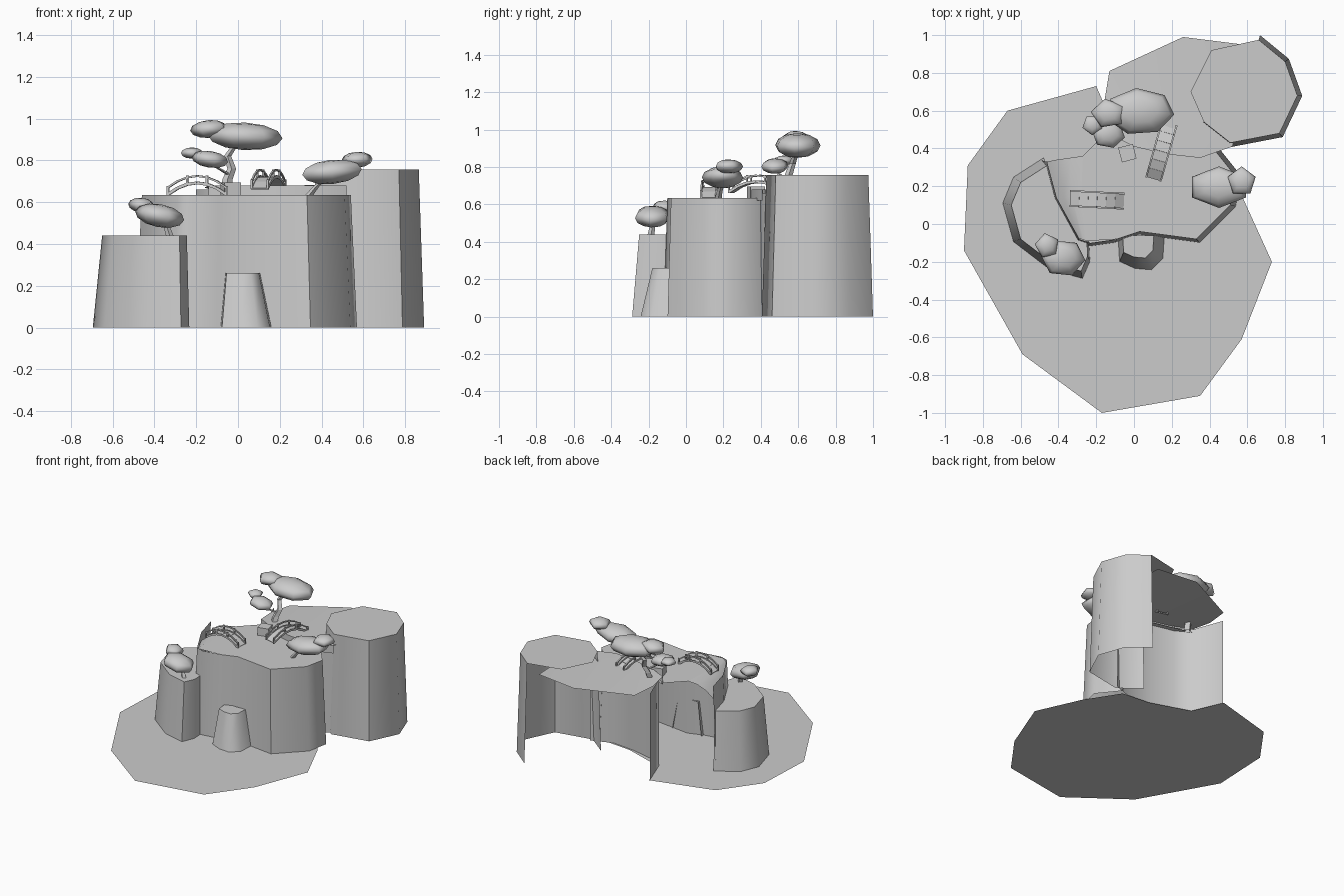
import bpy, bmesh, math
from mathutils import Vector, Matrix

if "Cube" in bpy.data.objects:
    bpy.data.objects.remove(bpy.data.objects["Cube"])


def finish(name, bm, smooth=False):
    me = bpy.data.meshes.new(name)
    bm.to_mesh(me)
    bm.free()
    for p in me.polygons:
        p.use_smooth = smooth
    if smooth:
        me.set_sharp_from_angle(angle=math.radians(50))
    ob = bpy.data.objects.new(name, me)
    bpy.context.collection.objects.link(ob)
    return ob


def sheet(name, pts):
    """Flat or slightly warped one-sided face, facing up."""
    bm = bmesh.new()
    f = bm.faces.new([bm.verts.new(p) for p in pts])
    f.normal_update()
    if f.normal.z < 0:
        f.normal_flip()
    bmesh.ops.triangulate(bm, faces=bm.faces[:])
    return finish(name, bm, True)


def cliff(name, top, h, centre, flare, hidden=(), lid=True):
    """Open, flared cliff wall (counter-clockwise) with a lid over all points."""
    bm = bmesh.new()
    c = Vector(centre)
    up = [bm.verts.new((x, y, h)) for x, y in top]
    dn = []
    for p in top:
        q = c + (Vector(p) - c) * flare
        dn.append(bm.verts.new((q.x, q.y, 0)))
    for i in range(len(top) - 1):
        if i not in hidden:
            bm.faces.new((dn[i], dn[i + 1], up[i + 1], up[i]))
    if lid:
        bm.faces.new(up)
    return finish(name, bm, True)


# Ground plate
sheet("ground", [(x, y, 0) for x, y in [
    (-.2, .73), (-.67, .60), (-.88, .31), (-.9, -.14), (-.59, -.69), (-.17, -1),
    (.35, -.91), (.57, -.61), (.73, -.2), (.58, .13), (.42, .38), (.2, .4), (-.1, .5)]])

# Tall right pillar: outer side walled, rear left open
cliff("tall_pillar", [(.37, .54), (.51, .43), (.77, .48), (.865, .68), (.80, .86),
                      (.66, .975), (.41, .92), (.30, .70)], .757, (.58, .70), 1.09, hidden=(5, 6))
# Left pillar
cliff("left_pillar", [(-.46, .31), (-.60, .22), (-.65, .10), (-.60, -.08), (-.43, -.21),
                      (-.28, -.25), (-.245, -.17), (-.25, -.08)], .44, (-.33, .02), 1.14)
# Small front rock, running into the cliff behind it
cliff("front_rock", [(-.06, -.06), (-.055, -.15), (0, -.175), (.06, -.18), (.10, -.14),
                     (.105, -.06)], .26, (-.01, -.05), 1.48)

# Middle plateau: wall, flat top and sunken left slope
cliff("plateau_wall", [(-.46, .33), (-.41, .14), (-.29, -.08), (-.23, -.10), (-.09, -.08),
                       (.03, -.04), (.33, -.08), (.51, .10), (.54, .25), (.42, .40)],
      .635, (.05, .22), 1.06, lid=False)
Z = .635
sheet("plateau_top", [(-.27, .36, Z), (-.28, .15, Z), (-.25, -.09, Z), (-.09, -.08, Z),
                      (.03, -.04, Z), (.33, -.08, Z), (.51, .10, Z), (.54, .25, Z),
                      (.42, .40, Z), (.2, .42, Z), (-.13, .5, Z)])
bm = bmesh.new()
rows = [[(-.27, .36, Z), (-.34, .35, .625), (-.41, .34, .59), (-.46, .33, .54)],
        [(-.28, .15, Z), (-.33, .15, .625), (-.37, .14, .60), (-.41, .14, .57)],
        [(-.25, -.09, Z), (-.265, -.085, .63), (-.28, -.08, .62), (-.29, -.08, .61)]]
g = [[bm.verts.new(p) for p in r] for r in rows]
for i in range(2):
    for j in range(3):
        bm.faces.new((g[i][j], g[i][j + 1], g[i + 1][j + 1], g[i + 1][j]))
finish("plateau_slope", bm, True)

# Upper terrace sheet and the cliff under its front
sheet("terrace_top", [(-.14, .48, .68), (.0, .41, .68), (.17, .37, .68), (.35, .35, .68),
                      (.52, .41, .68), (.60, .60, .68), (.58, .95, .685), (.26, .99, .68),
                      (-.13, .81, .66), (-.16, .63, .67)])
cliff("terrace_wall", [(-.20, .72), (-.12, .50), (.0, .43), (.17, .39), (.35, .37),
                       (.51, .43)], .66, (.1, .6), 1.0, lid=False)
bm = bmesh.new()
front = [(-.14, .48), (.0, .41), (.17, .37), (.35, .35), (.52, .41)]
lo = [bm.verts.new((x, y, .62)) for x, y in front]
hi = [bm.verts.new((x, y, .68)) for x, y in front]
for i in range(4):
    bm.faces.new((lo[i], lo[i + 1], hi[i + 1], hi[i]))
finish("terrace_step", bm, True)


def box(bm, size, mat):
    bmesh.ops.create_cube(bm, size=1, matrix=mat @ Matrix.Diagonal((*size, 1)))


# Square stone beside the bridges
bm = bmesh.new()
box(bm, (.08, .08, .09), Matrix.Translation((-.035, .375, .65)) @ Matrix.Rotation(.25, 4, 'Z'))
finish("square_stone", bm)


def bridge(name, loc, angle, length=.28, width=.08, rise=.055):
    """Arched deck with two arched handrails on posts."""
    bm = bmesh.new()
    n = 6
    def arc(i, lift):
        t = i / n * 2 - 1
        return Vector((t * length / 2, 0, rise * (1 - t * t) + lift))
    def bars(y, lift, w, th):
        for i in range(n):
            a, b = arc(i, lift), arc(i + 1, lift)
            d = b - a
            m = Matrix.Translation((a + b) / 2 + Vector((0, y, 0))) @ \
                Matrix.Rotation(-math.atan2(d.z, d.x), 4, 'Y')
            box(bm, (d.length, w, th), m)
    bars(0, 0, width * .9, .008)
    for s in (-1, 1):
        y = s * width / 2
        bars(y, .002, .008, .014)
        bars(y, .035, .009, .009)
        for i in (0, 2, 4, 6):
            box(bm, (.01, .01, .045), Matrix.Translation(arc(i, .02) + Vector((0, y, 0))))
    bm.transform(Matrix.Translation(loc) @ Matrix.Rotation(angle, 4, 'Z'))
    return finish(name, bm)


bridge("left_bridge", (-.195, .128, .635), math.radians(-3))
bridge("right_bridge", (.145, .385, .665), math.radians(74), .30)


def foliage(name, loc, size, tilt=0, turn=0, sides=7):
    """Low, flattened leaf pad with a faceted outline."""
    bm = bmesh.new()
    bmesh.ops.create_uvsphere(bm, u_segments=sides, v_segments=6, radius=1)
    bm.transform(Matrix.Translation(loc) @ Matrix.Rotation(tilt, 4, 'Y') @
                 Matrix.Diagonal((*size, 1)) @ Matrix.Rotation(turn, 4, 'Z'))
    ob = finish(name, bm, True)
    ob.data.set_sharp_from_angle(angle=math.pi)
    return ob


def branch(name, pts, r0, r1):
    """Tapered four-sided trunk through a few points."""
    bm = bmesh.new()
    rings = []
    for i, p in enumerate(pts):
        r = r0 + (r1 - r0) * i / (len(pts) - 1)
        rings.append([bm.verts.new(Vector(p) + Vector((r * math.cos(k * math.pi / 2),
                      r * math.sin(k * math.pi / 2), 0))) for k in range(4)])
    for a, b in zip(rings, rings[1:]):
        for k in range(4):
            bm.faces.new((a[k], a[(k + 1) % 4], b[(k + 1) % 4], b[k]))
    return finish(name, bm)


# Large rear tree
branch("rear_trunk", [(-.06, .50, .62), (-.05, .53, .71), (-.03, .55, .76),
                      (-.05, .57, .82), (-.01, .59, .88)], .028, .014)
branch("rear_branch", [(-.04, .54, .73), (-.09, .50, .76), (-.14, .47, .79)], .014, .008)
foliage("rear_leaf_big", (.03, .595, .915), (.185, .125, .066), .05, .1)
foliage("rear_leaf_top", (-.135, .585, .95), (.095, .08, .043), -.08, .2, 5)
foliage("rear_leaf_low", (-.135, .475, .805), (.09, .075, .04), .15, .3, 6)
foliage("rear_leaf_small", (-.22, .525, .835), (.055, .055, .027), 0, .6, 5)
# Right tree
branch("right_trunk", [(.33, .17, .62), (.37, .18, .67), (.43, .2, .73)], .02, .01)
foliage("right_leaf_big", (.45, .195, .745), (.165, .11, .058), -.1, 0, 6)
foliage("right_leaf_small", (.57, .225, .803), (.078, .08, .038), -.05, 0, 5)
# Left tree
branch("left_trunk", [(-.32, -.19, .42), (-.34, -.18, .48), (-.38, -.17, .53)], .02, .01)
foliage("left_leaf_big", (-.375, -.18, .535), (.12, .10, .055), .18, .4, 6)
foliage("left_leaf_small", (-.46, -.115, .585), (.066, .068, .036), .1, .2, 5)
